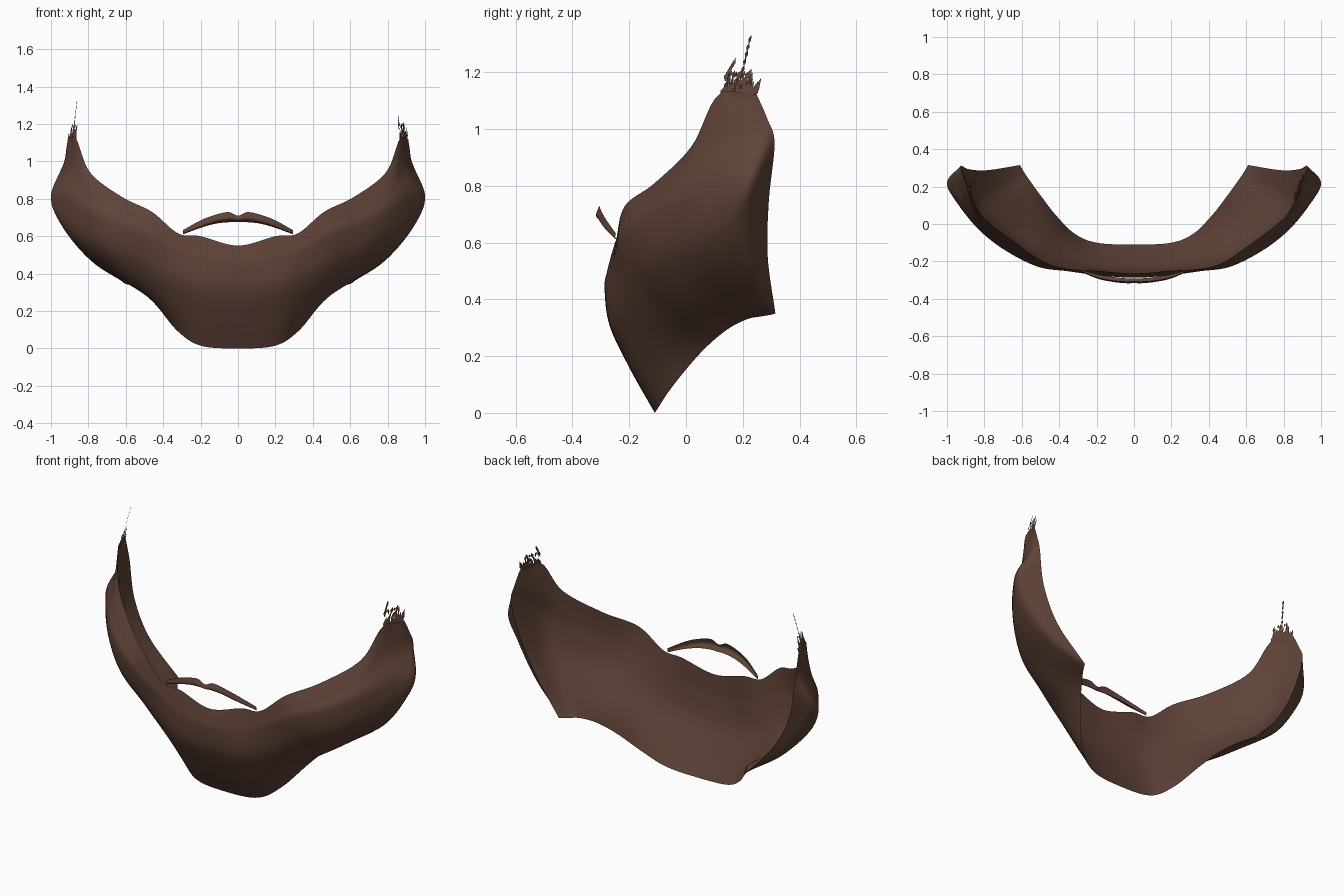
import bpy, random
from mathutils import Vector

if "Cube" in bpy.data.objects:
    bpy.data.objects.remove(bpy.data.objects["Cube"])

brown = bpy.data.materials.new("dark brown hair")
brown.diffuse_color = (0.115, 0.056, 0.039, 1)
brown.use_nodes = True
brown.node_tree.nodes["Principled BSDF"].inputs["Base Color"].default_value = brown.diffuse_color


def make_object(name, verts, faces, smooth=True):
    mesh = bpy.data.meshes.new(name)
    mesh.from_pydata(verts, [], faces)
    mesh.materials.append(brown)
    for p in mesh.polygons:
        p.use_smooth = smooth
    ob = bpy.data.objects.new(name, mesh)
    bpy.context.collection.objects.link(ob)
    return ob


def spline(pts, steps):
    """Smooth curve passing through all the points."""
    p = [2 * pts[0] - pts[1]] + pts + [2 * pts[-1] - pts[-2]]
    out = []
    for i in range(1, len(p) - 2):
        a, b, c, d = p[i - 1:i + 3]
        for k in range(steps):
            t = k / steps
            out.append(0.5 * (2 * b + (c - a) * t + (2 * a - 5 * b + 4 * c - d) * t * t
                              + (3 * b - a - 3 * c + d) * t ** 3))
    return out + [pts[-1]]


def mirrored_sheet(name, half, steps):
    """Loft half of a symmetric sheet (first station on x = 0) and mirror it."""
    other = [[Vector((-p.x, p.y, p.z)) for p in s] for s in half[:0:-1]]
    cols = [spline(s, steps) for s in other + half]
    rows = [spline(list(r), steps) for r in zip(*cols)]
    n = len(rows[0])
    verts = [v for r in rows for v in r]
    faces = [(j * n + i, j * n + i + 1, (j + 1) * n + i + 1, (j + 1) * n + i)
             for j in range(len(rows) - 1) for i in range(n - 1)]
    return make_object(name, verts, faces)


def vectors(stations):
    return [[Vector(p) for p in s] for s in stations]


# Beard: sections from chin to ear, each from lower edge to upper edge
beard = vectors([
    [(0, -.11, 0), (0, -.2, .16), (0, -.27, .31), (0, -.287, .44), (0, -.265, .55)],
    [(.2, -.1, .015), (.21, -.19, .18), (.21, -.262, .33), (.21, -.272, .46), (.2, -.25, .6)],
    [(.32, -.05, .09), (.36, -.15, .25), (.38, -.22, .39), (.36, -.25, .52), (.32, -.245, .615)],
    [(.42, .05, .21), (.5, -.08, .32), (.54, -.175, .47), (.52, -.225, .61), (.46, -.215, .73)],
    [(.49, .14, .29), (.6, 0, .36), (.68, -.11, .51), (.69, -.14, .67), (.62, -.11, .81)],
    [(.545, .215, .33), (.69, .1, .41), (.8, -.01, .56), (.83, -.03, .74), (.79, .02, .94)],
    [(.58, .265, .34), (.76, .19, .45), (.9, .1, .62), (.935, .1, .81), (.865, .115, 1.12)],
    [(.6, .295, .345), (.8, .245, .49), (.95, .21, .68), (1, .22, .82), (.885, .18, 1.12)],
    [(.61, .315, .35), (.78, .288, .55), (.88, .292, .75), (.925, .312, .95), (.91, .25, 1.12)],
])
# extra row below the top edge, pinched in at the sideburn
for k, s in enumerate(beard):
    s.insert(4, spline(s, 2)[-2] - Vector((.025 if k in (6, 7) else 0, 0, 0)))
mirrored_sheet("beard_outer", beard, 8)

# Lining: flatter inner surface that shares the beard's edges
lining = [[p.lerp(s[0].lerp(s[-1], j / 5), .35) if 0 < j < 5 else p.copy()
           for j, p in enumerate(s)] for s in beard[:7]]
lining.append([p.copy() for p in beard[8]])
mirrored_sheet("beard_lining", lining, 8)

# Moustache: thin arched strip with a rolled lower edge
mirrored_sheet("moustache", vectors([
    [(0, -.29, .675), (0, -.316, .69), (0, -.307, .71)],
    [(.05, -.29, .675), (.05, -.316, .695), (.05, -.306, .729)],
    [(.12, -.282, .667), (.12, -.308, .682), (.12, -.3, .715)],
    [(.2, -.268, .645), (.2, -.29, .655), (.2, -.284, .685)],
    [(.295, -.243, .61), (.295, -.25, .615), (.295, -.247, .632)],
]), 5)


# Wispy sideburn hairs: flat slivers continuing the sheet upward
def wisps(name, side, tip_y, tip_z, seed):
    rnd = random.Random(seed)
    verts, faces = [], []

    def sliver(y, z, h, w):
        def at(dy, dz):
            x = .865 + (y + dy - .12) * .34 - max(0, z + dz - 1.12) * .2
            return (side * x, y + dy, z + dz)
        b = len(verts)
        verts.extend([at(0, 0), at(w + h * .15, h * .4), at(h * .35, h), at(h * .15 - w, h * .6)])
        faces.append((b, b + 1, b + 2, b + 3))

    for i in range(18):          # rooted tufts
        sliver(.122 + i * .007, 1.112, rnd.uniform(.025, .075), .006)
    for i in range(22):          # loose flecks above them
        sliver(rnd.uniform(.135, .225), rnd.uniform(1.14, 1.185), rnd.uniform(.015, .035), .005)
    for i in range(6):           # longest lock
        t = i / 5
        sliver(tip_y - .03 * (1 - t), 1.17 + (tip_z - 1.2) * t, .03, .005)
    make_object(name, verts, faces, False)


wisps("right_sideburn_wisps", 1, .165, 1.25, 3)
wisps("left_sideburn_wisps", -1, .22, 1.33, 8)
